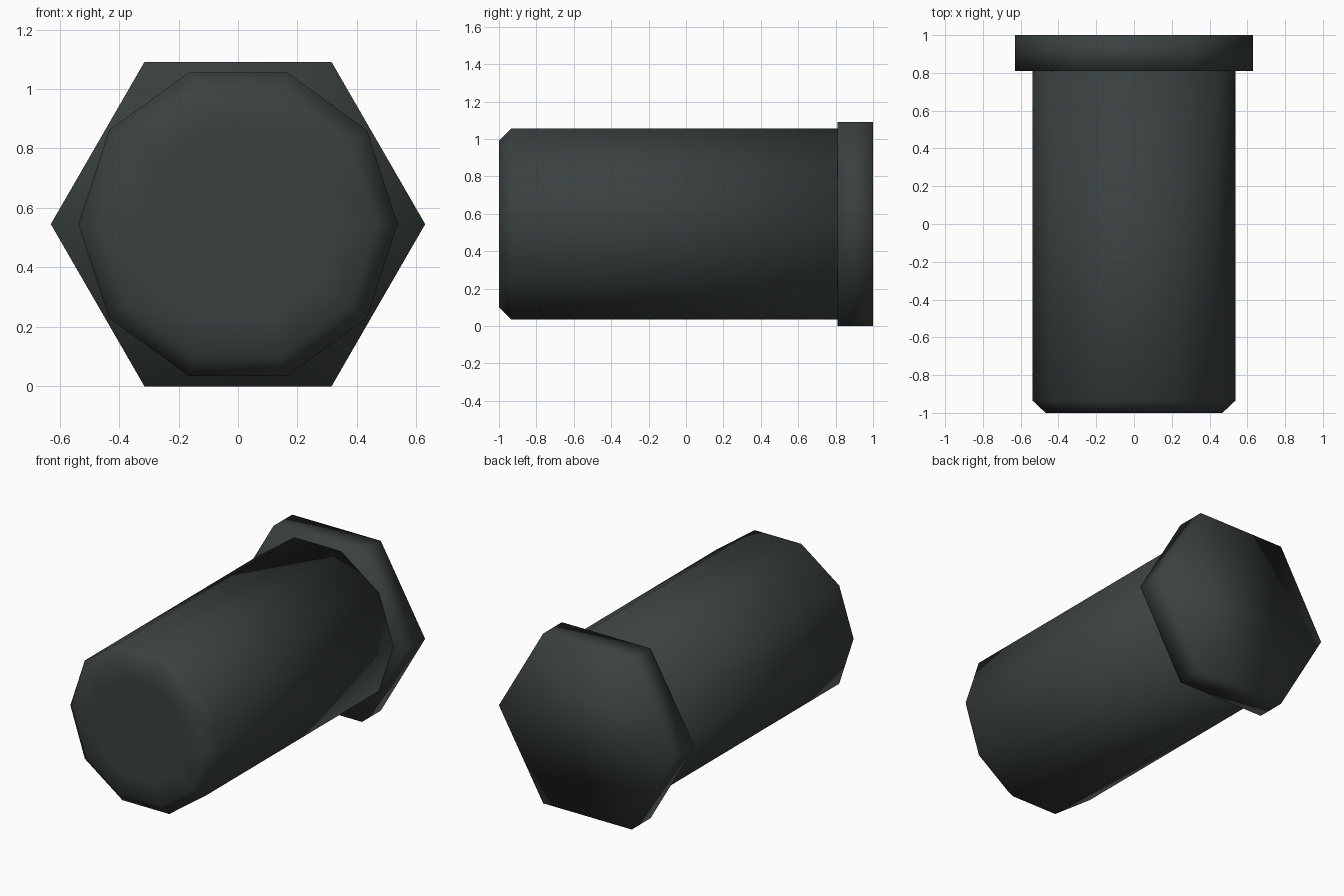
import bpy
import math

if "Cube" in bpy.data.objects:
    bpy.data.objects.remove(bpy.data.objects["Cube"])

ZC = 0.545  # height of the bolt axis

steel = bpy.data.materials.new("dark grey steel")
steel.diffuse_color = (0.042, 0.053, 0.051, 1)
steel.use_nodes = True
steel.node_tree.nodes["Principled BSDF"].inputs["Base Color"].default_value = steel.diffuse_color


def prism(name, sides, rings):
    """Stack of regular polygons along y, given as (y, radius), capped at both ends."""
    verts, faces = [], []
    for y, r in rings:
        for i in range(sides):
            a = 2 * math.pi * i / sides
            verts.append((r * math.cos(a), y, ZC + r * math.sin(a)))
    for k in range(len(rings) - 1):
        for i in range(sides):
            j = (i + 1) % sides
            a, b = k * sides, (k + 1) * sides
            faces.append((a + i, a + j, b + j, b + i))
    last = (len(rings) - 1) * sides
    faces.append(tuple(reversed(range(sides))))
    faces.append(tuple(range(last, last + sides)))
    # rings run front to back, so flip everything to face outwards
    faces = [tuple(reversed(f)) for f in faces[:-2]] + [tuple(range(sides)),
             tuple(reversed(range(last, last + sides)))]
    mesh = bpy.data.meshes.new(name)
    mesh.from_pydata(verts, [], faces)
    mesh.materials.append(steel)
    mesh.shade_smooth()
    obj = bpy.data.objects.new(name, mesh)
    bpy.context.collection.objects.link(obj)
    return obj


# Ten-sided shaft with a chamfered tip and inset end face
prism("shaft", 10, [(-1.0, 0.33), (-1.0, 0.468), (-0.935, 0.537), (0.82, 0.537)])

# Hexagonal head
prism("hex_head", 6, [(0.81, 0.63), (1.0, 0.63)])
